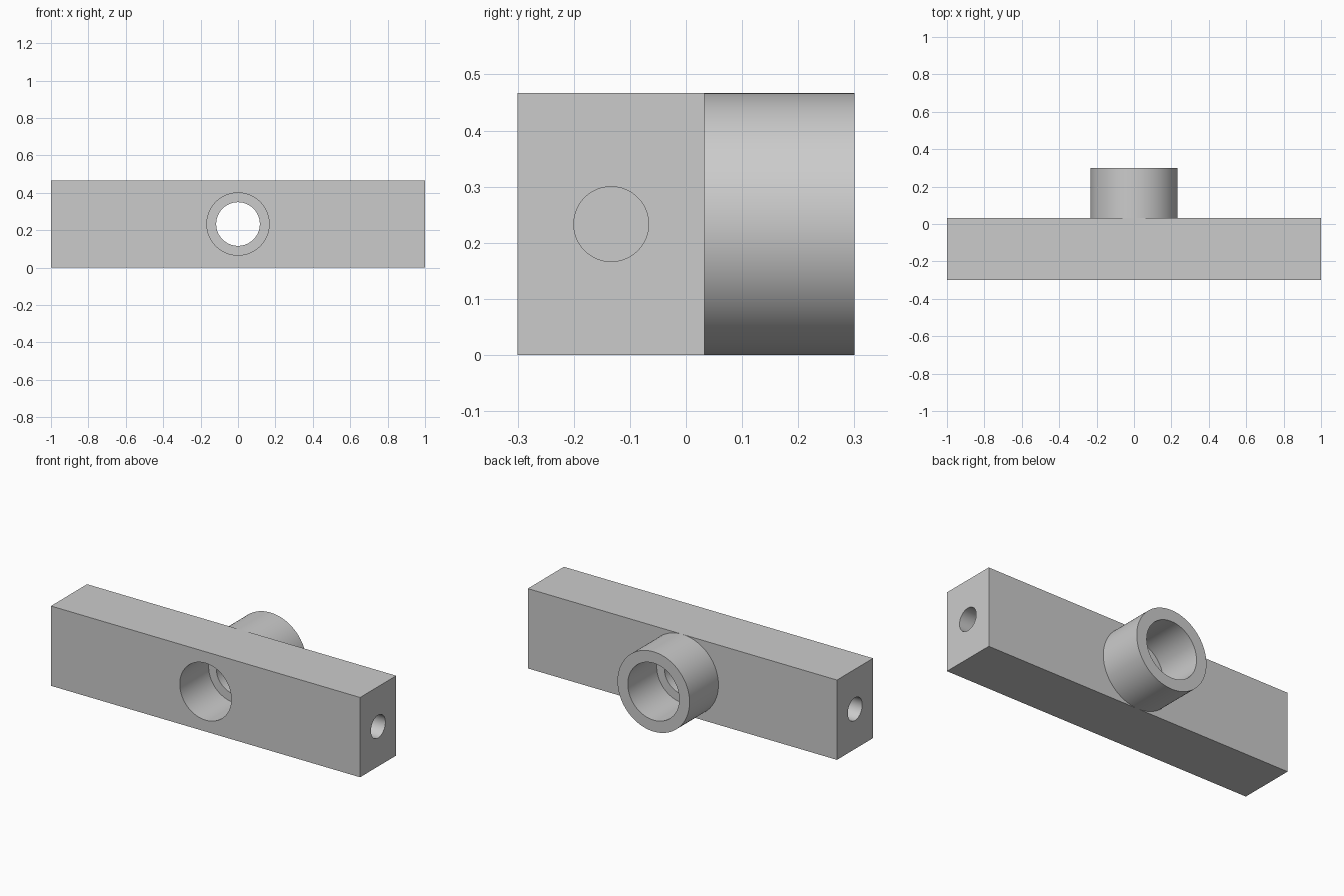
import bpy
import math
from mathutils import Matrix

if "Cube" in bpy.data.objects:
    bpy.data.objects.remove(bpy.data.objects["Cube"], do_unlink=True)

U = 1 / 15            # design unit
AXIS_Z = 3.5 * U      # height of all hole axes
BACK = 0.5 * U        # back face of the bar
SIDES = 96

grey = bpy.data.materials.new("light_grey")
grey.use_nodes = True
colour = (0.6, 0.6, 0.6, 1)
grey.diffuse_color = colour
grey.node_tree.nodes["Principled BSDF"].inputs["Base Color"].default_value = colour


def cylinder(name, radius, start, end, axis):
    """Cylinder between two positions along the X or Y axis."""
    middle, length = (start + end) / 2, abs(end - start)
    if axis == "Y":
        place, turn = (0, middle, AXIS_Z), (math.pi / 2, 0, 0)
    else:
        place, turn = (middle, -2 * U, AXIS_Z), (0, math.pi / 2, 0)
    bpy.ops.mesh.primitive_cylinder_add(vertices=SIDES, radius=radius, depth=length,
                                        location=place, rotation=turn)
    obj = bpy.context.object
    obj.name = name
    return obj


def cut(target, cutter):
    """Subtract the cutter from the target, then discard it."""
    mod = target.modifiers.new("cut", "BOOLEAN")
    mod.operation = "DIFFERENCE"
    mod.solver = "EXACT"
    mod.object = cutter
    bpy.context.view_layer.objects.active = target
    bpy.ops.object.modifier_apply(modifier=mod.name)
    bpy.data.objects.remove(cutter, do_unlink=True)


def finish(obj):
    obj.data.materials.clear()
    obj.data.materials.append(grey)
    bpy.ops.object.select_all(action="DESELECT")
    obj.select_set(True)
    bpy.context.view_layer.objects.active = obj
    bpy.ops.object.shade_smooth_by_angle(angle=math.radians(30))


# Rectangular bar
bpy.ops.mesh.primitive_cube_add(size=1)
bar = bpy.context.object
bar.name = "bar"
bar.data.transform(Matrix.Translation((0, -2 * U, AXIS_Z)) @ Matrix.Diagonal((30 * U, 5 * U, 7 * U, 1)))

# Front counterbore and narrower through hole, leaving a thin lip
cut(bar, cylinder("front_bore", 2.5 * U, -6 * U, -BACK, "Y"))
cut(bar, cylinder("through_hole", 1.75 * U, -2 * U, 2 * U, "Y"))

# Blind holes in both ends
for side in (-1, 1):
    cut(bar, cylinder("end_hole", U, side * 9 * U, side * 16 * U, "X"))
finish(bar)

# Round socket on the back
socket = cylinder("back_socket", 3.5 * U, BACK, 4.5 * U, "Y")
cut(socket, cylinder("socket_bore", 2.5 * U, 0, 5 * U, "Y"))
finish(socket)
